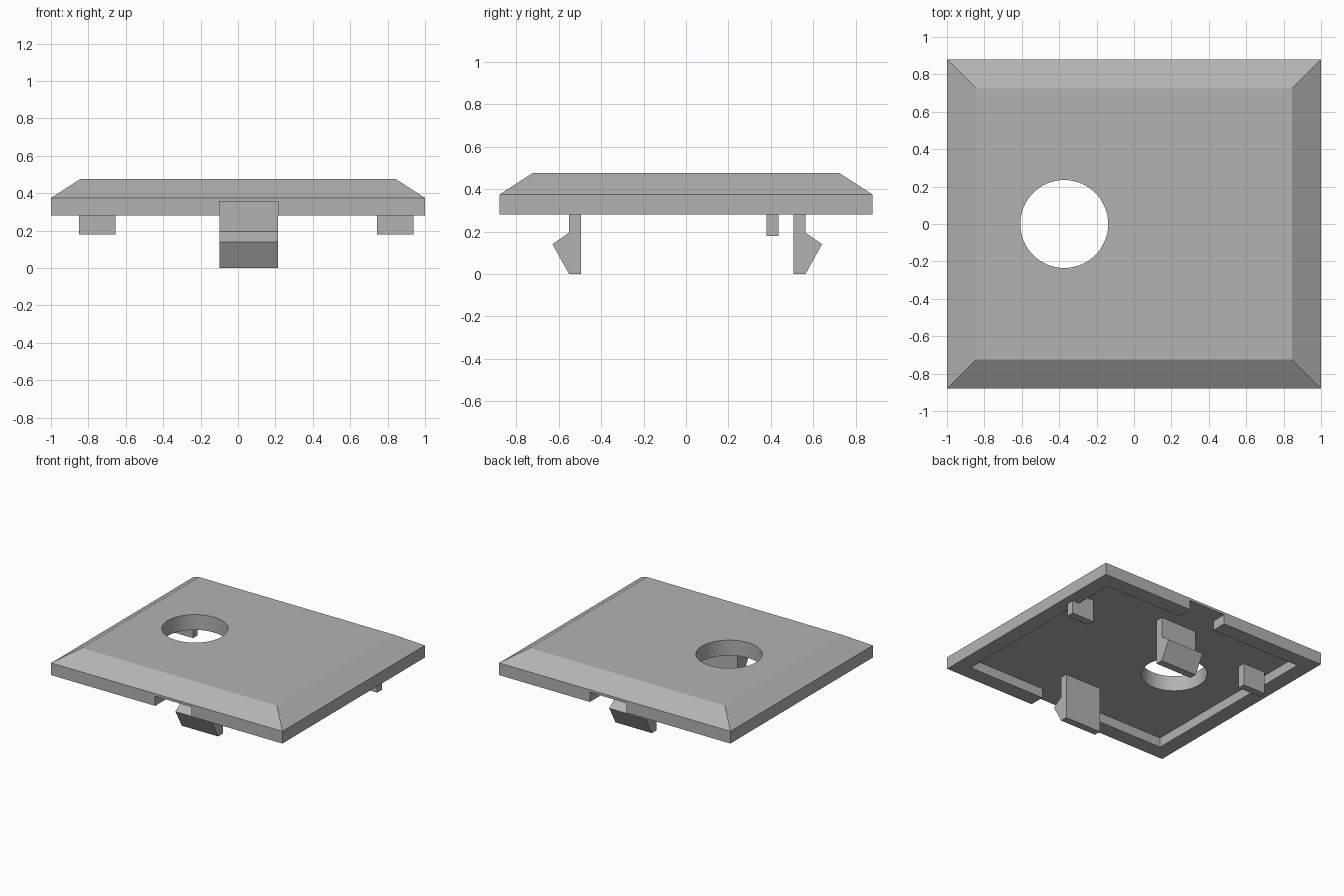
import bpy, bmesh
from mathutils import Vector

cube = bpy.data.objects.get("Cube")
if cube:
    bpy.data.objects.remove(cube, do_unlink=True)

grey = bpy.data.materials.new("plain grey")
grey.use_nodes = True
colour = (0.45, 0.45, 0.45, 1)
grey.diffuse_color = colour
grey.node_tree.nodes["Principled BSDF"].inputs["Base Color"].default_value = colour

BASE, CEILING, SHOULDER, TOP = 0.28, 0.355, 0.375, 0.475
CLIP_LEFT, CLIP_RIGHT = 0.215, -0.1


def finish(name, bm):
    bmesh.ops.recalc_face_normals(bm, faces=bm.faces)
    mesh = bpy.data.meshes.new(name)
    bm.to_mesh(mesh)
    bm.free()
    mesh.materials.append(grey)
    obj = bpy.data.objects.new(name, mesh)
    bpy.context.collection.objects.link(obj)
    return obj


def prism(name, outline, offset):
    """Extrude a closed outline of 3D points along an offset."""
    bm = bmesh.new()
    face = bm.faces.new([bm.verts.new(p) for p in outline])
    result = bmesh.ops.extrude_face_region(bm, geom=[face], use_keep_orig=True)
    verts = [v for v in result["geom"] if isinstance(v, bmesh.types.BMVert)]
    bmesh.ops.translate(bm, verts=verts, vec=Vector(offset))
    return finish(name, bm)


def rectangle(x, y, z):
    return [(-x, -y, z), (x, -y, z), (x, y, z), (-x, y, z)]


def cut(target, cutter):
    mod = target.modifiers.new("cut", "BOOLEAN")
    mod.operation = "DIFFERENCE"
    mod.solver = "EXACT"
    mod.object = cutter
    bpy.context.view_layer.objects.active = target
    bpy.ops.object.modifier_apply(modifier=mod.name)
    bpy.data.objects.remove(cutter, do_unlink=True)


# Cover plate with sloping edges
bm = bmesh.new()
rings = [[bm.verts.new(p) for p in rectangle(*size)]
         for size in ((1, 0.88, BASE), (1, 0.88, SHOULDER), (0.845, 0.725, TOP))]
bm.faces.new(rings[0])
bm.faces.new(rings[-1])
for low, high in zip(rings, rings[1:]):
    for i in range(4):
        j = (i + 1) % 4
        bm.faces.new((low[i], low[j], high[j], high[i]))
plate = finish("cover_plate", bm)

# Underside recess, opening through the front and back rim
x, y, out, z = 0.88, 0.76, 1, 0.2
recess = prism("recess_cutter", [
    (-x, -y, z), (CLIP_RIGHT, -y, z), (CLIP_RIGHT, -out, z), (CLIP_LEFT, -out, z),
    (CLIP_LEFT, -y, z), (x, -y, z), (x, y, z), (CLIP_LEFT, y, z),
    (CLIP_LEFT, out, z), (CLIP_RIGHT, out, z), (CLIP_RIGHT, y, z), (-x, y, z)],
    (0, 0, CEILING - z))
cut(plate, recess)

# Round through hole
bm = bmesh.new()
bmesh.ops.create_cone(bm, cap_ends=True, segments=64, radius1=0.235, radius2=0.235, depth=1)
bmesh.ops.translate(bm, verts=bm.verts, vec=(-0.373, 0, SHOULDER))
cut(plate, finish("hole_cutter", bm))

# Barbed snap clips, facing outward
for name, side, inner in (("front_clip", -1, 0.495), ("back_clip", 1, 0.507)):
    profile = [(0, 0), (0.057, 0), (0.135, 0.14), (0.057, 0.195), (0.057, CEILING), (0, CEILING)]
    prism(name, [(CLIP_RIGHT, side * (inner + d), z) for d, z in profile],
          (CLIP_LEFT - CLIP_RIGHT, 0, 0))

# Small locating pegs
for name, start in (("right_peg", -0.85), ("left_peg", 0.743)):
    end = start + 0.195
    prism(name, [(start, 0.38, 0.18), (end, 0.38, 0.18), (end, 0.437, 0.18), (start, 0.437, 0.18)],
          (0, 0, CEILING - 0.18))

# Crisp shading, with the hole wall smooth
bpy.ops.object.select_all(action="DESELECT")
plate.select_set(True)
bpy.context.view_layer.objects.active = plate
bpy.ops.object.shade_smooth_by_angle(angle=0.4)
